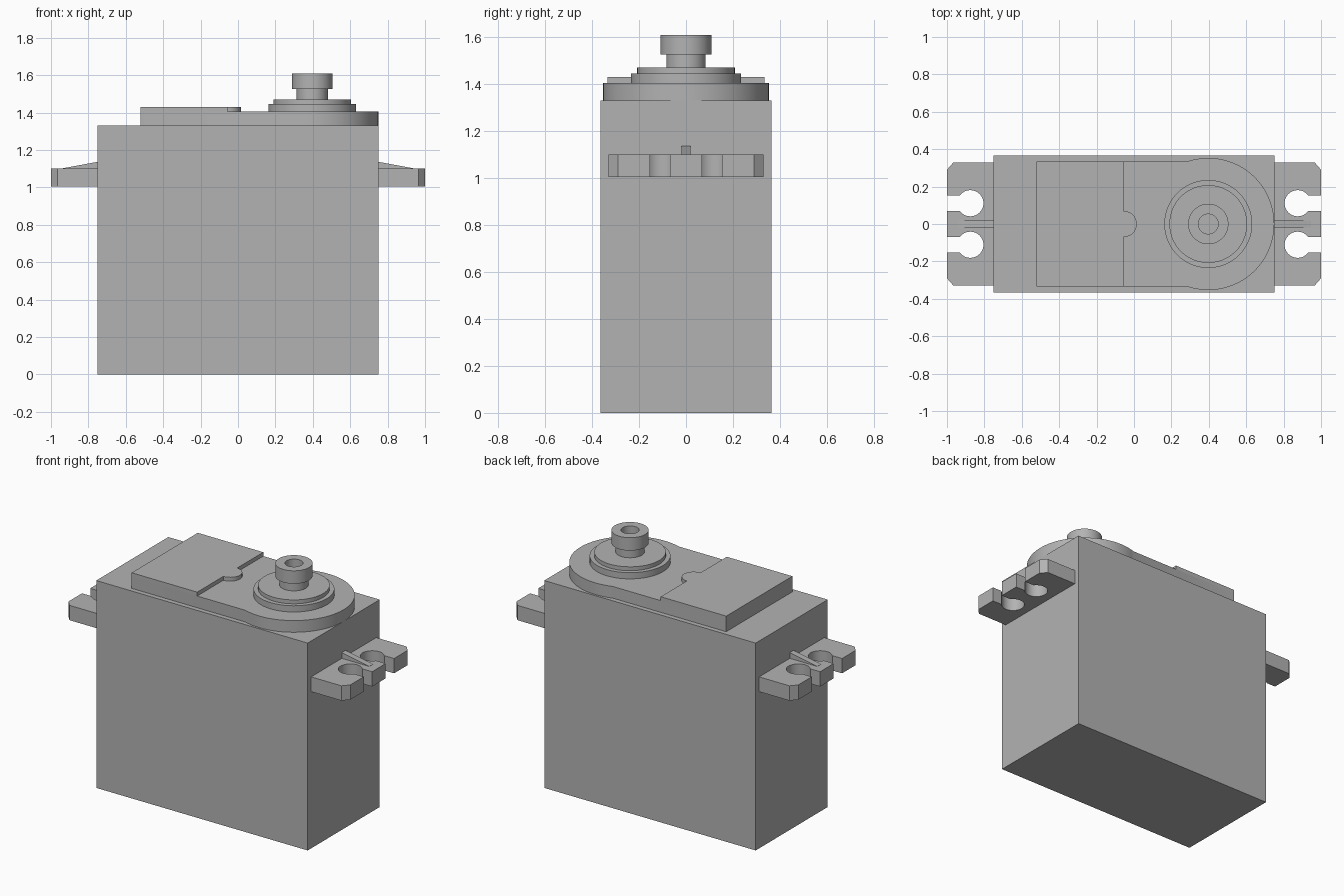
import bpy
import bmesh
from math import asin, cos, pi, sin, sqrt

cube = bpy.data.objects.get("Cube")
if cube:
    bpy.data.objects.remove(cube, do_unlink=True)

GREY = (0.45, 0.45, 0.45, 1)
grey = bpy.data.materials.new("mid grey")
grey.use_nodes = True
grey.diffuse_color = GREY
grey.node_tree.nodes["Principled BSDF"].inputs["Base Color"].default_value = GREY


def finish(name, bm):
    """Turn a bmesh into a shaded, coloured object."""
    bmesh.ops.recalc_face_normals(bm, faces=bm.faces)
    mesh = bpy.data.meshes.new(name)
    bm.to_mesh(mesh)
    bm.free()
    mesh.materials.append(grey)
    obj = bpy.data.objects.new(name, mesh)
    bpy.context.collection.objects.link(obj)
    bpy.ops.object.select_all(action="DESELECT")
    obj.select_set(True)
    bpy.context.view_layer.objects.active = obj
    bpy.ops.object.shade_smooth_by_angle(angle=pi / 6)
    return obj


def prism(name, outline, offset):
    """Extrude a closed outline of 3D points along an offset."""
    bm = bmesh.new()
    face = bm.faces.new([bm.verts.new(p) for p in outline])
    result = bmesh.ops.extrude_face_region(bm, geom=[face], use_keep_orig=True)
    top = [v for v in result["geom"] if isinstance(v, bmesh.types.BMVert)]
    bmesh.ops.translate(bm, verts=top, vec=offset)
    return finish(name, bm)


def slab(name, outline, z0, z1):
    return prism(name, [(x, y, z0) for x, y in outline], (0, 0, z1 - z0))


def arc(cx, cy, r, start, end, steps):
    angles = [start + (end - start) * i / steps for i in range(steps + 1)]
    return [(cx + r * cos(a), cy + r * sin(a)) for a in angles]


def mirror_x(obj):
    obj.modifiers.new("other side", "MIRROR").use_axis[0] = True


# Main case
W, D, H = 0.75, 0.365, 1.33
slab("case", [(-W, -D), (W, -D), (W, D), (-W, D)], 0, H)

# Gearbox plate: straight sides running into a round end
AXIS, ROUND, SIDE = 0.397, 0.353, 0.335
sweep = pi - asin(SIDE / ROUND)
slab("gearbox_plate",
     [(-0.52, -SIDE)] + arc(AXIS, 0, ROUND, -sweep, sweep, 56) + [(-0.52, SIDE)],
     H, 1.405)

# Raised cover with a small round tongue
slab("raised_cover",
     [(-0.52, -SIDE), (-0.055, -SIDE)]
     + arc(-0.055, 0, 0.07, -pi / 2, pi / 2, 20)
     + [(-0.055, SIDE), (-0.52, SIDE)],
     1.405, 1.43)

# Stepped collar and output shaft with a screw hole, turned about the axis
profile = [(0, 1.40), (0.235, 1.40), (0.235, 1.445), (0.208, 1.445),
           (0.208, 1.47), (0.084, 1.47), (0.084, 1.527), (0.108, 1.527),
           (0.108, 1.61), (0.053, 1.61), (0.053, 1.50), (0, 1.50)]
bm = bmesh.new()
verts = [bm.verts.new((AXIS + r, 0, z)) for r, z in profile]
edges = [bm.edges.new(pair) for pair in zip(verts, verts[1:])]
bmesh.ops.spin(bm, geom=verts + edges, cent=(AXIS, 0, 0), axis=(0, 0, 1),
               angle=2 * pi, steps=64)
bmesh.ops.remove_doubles(bm, verts=bm.verts, dist=0.0001)
finish("output_shaft", bm)

# Mounting ears with two open keyhole slots each
TIP, HOLE_X, HOLE_Y, HOLE_R, SLOT = 1.0, 0.875, 0.111, 0.07, 0.042
opening = asin(SLOT / HOLE_R)
ear = [(W, -0.33), (0.965, -0.33), (TIP, -0.29)]
for cy in (-HOLE_Y, HOLE_Y):
    ear.append((TIP, cy - SLOT))
    ear += arc(HOLE_X, cy, HOLE_R, -opening, opening - 2 * pi, 32)
    ear.append((TIP, cy + SLOT))
ear += [(TIP, 0.29), (0.965, 0.33), (W, 0.33)]
mirror_x(slab("mounting_ears", ear, 1.005, 1.1))

# Tapered stiffening rib on each ear
rib = [(W, -0.019, 1.09), (0.945, -0.019, 1.09),
       (0.945, -0.019, 1.101), (W, -0.019, 1.137)]
mirror_x(prism("ear_ribs", rib, (0, 0.038, 0)))
